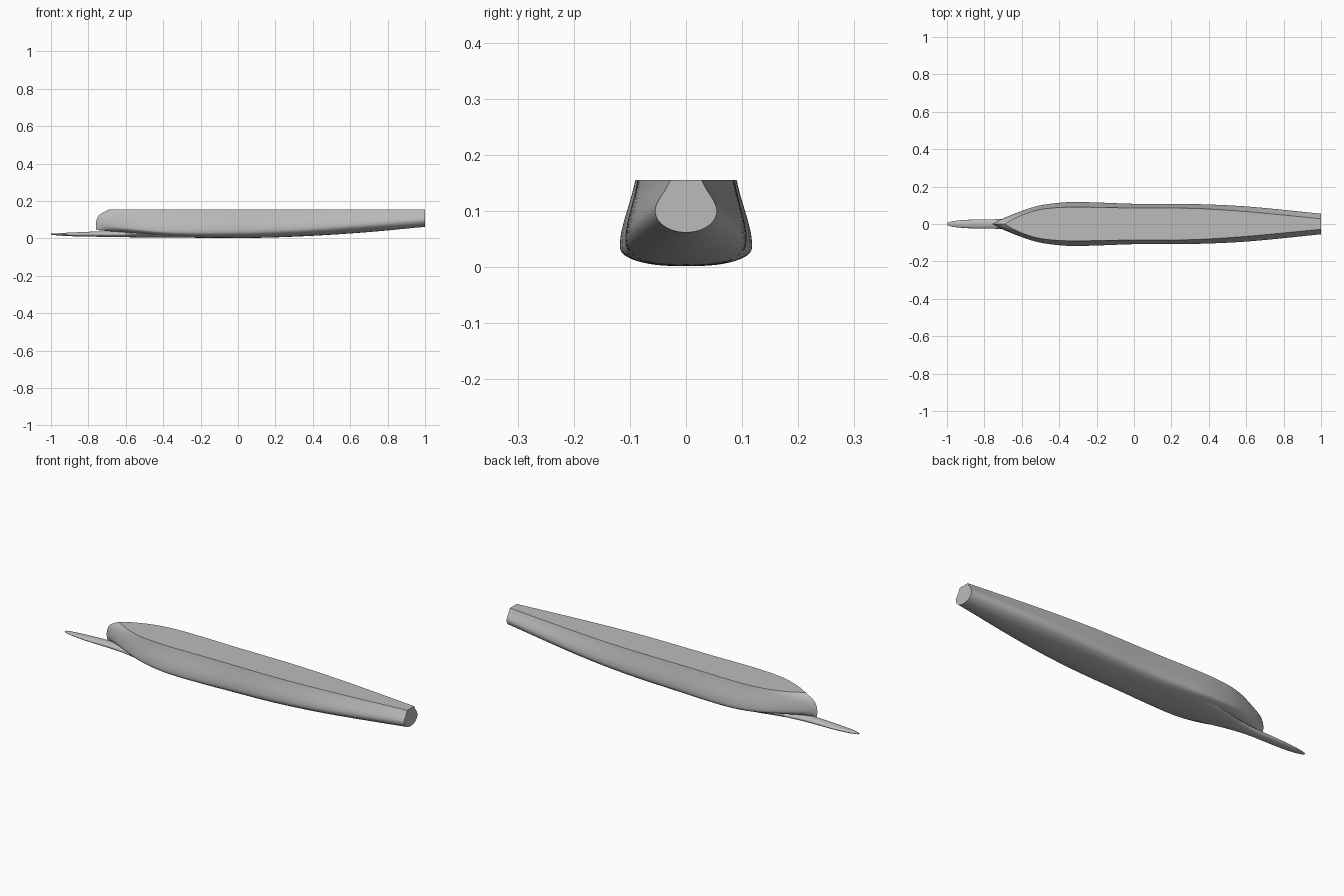
import bpy, bmesh, math

if "Cube" in bpy.data.objects:
    bpy.data.objects.remove(bpy.data.objects["Cube"], do_unlink=True)

paint = bpy.data.materials.new("hull grey")
paint.use_nodes = True
GREY = (0.5, 0.5, 0.5, 1)
paint.diffuse_color = GREY
paint.node_tree.nodes["Principled BSDF"].inputs["Base Color"].default_value = GREY


def smooth(pts, x):
    """Smooth curve through (x, value) points."""
    def slope(i):
        a, b = pts[max(i - 1, 0)], pts[min(i + 1, len(pts) - 1)]
        return (b[1] - a[1]) / (b[0] - a[0])
    x = min(max(x, pts[0][0]), pts[-1][0])
    i = next(k for k in range(len(pts) - 1) if x <= pts[k + 1][0])
    (x0, v0), (x1, v1) = pts[i], pts[i + 1]
    h = x1 - x0
    t = (x - x0) / h
    return (v0 * (1 + 2 * t) * (1 - t) ** 2 + v1 * t * t * (3 - 2 * t)
            + h * (slope(i) * t * (1 - t) ** 2 + slope(i + 1) * t * t * (t - 1)))


def loft(name, rings, closed):
    """Skin the rings, cap both ends, and deck over open rings."""
    bm = bmesh.new()
    rows = [[bm.verts.new(p) for p in ring] for ring in rings]
    n = len(rows[0])
    for a, b in zip(rows, rows[1:]):
        for j in range(n if closed else n - 1):
            k = (j + 1) % n
            bm.faces.new((a[j], a[k], b[k], b[j]))
        if not closed:
            bm.faces.new((a[-1], a[0], b[0], b[-1]))
    bm.faces.new(rows[0])
    bm.faces.new(rows[-1])
    bmesh.ops.remove_doubles(bm, verts=bm.verts, dist=0.00002)
    bmesh.ops.recalc_face_normals(bm, faces=bm.faces)
    mesh = bpy.data.meshes.new(name)
    bm.to_mesh(mesh)
    bm.free()
    mesh.materials.append(paint)
    obj = bpy.data.objects.new(name, mesh)
    bpy.context.collection.objects.link(obj)
    bpy.ops.object.select_all(action="DESELECT")
    obj.select_set(True)
    bpy.context.view_layer.objects.active = obj
    bpy.ops.object.shade_smooth_by_angle(angle=math.radians(35))


# Hull lines along the length
BOW, STERN, TOP = -0.76, 1.0, 0.155
deck = [(BOW, 0), (-.7, .026), (-.6, .058), (-.5, .079), (-.35, .09), (-.1, .087),
        (.3, .084), (.6, .066), (STERN, .028)]
beam = [(BOW, 0), (-.7, .03), (-.6, .07), (-.5, .1), (-.35, .117), (-.2, .115),
        (0, .108), (.3, .107), (.6, .094), (STERN, .055)]
keel = [(BOW, .045), (-.6, .03), (-.4, .01), (-.2, .003), (.1, .003),
        (.4, .014), (.7, .034), (STERN, .062)]
belly = [(BOW, .085), (-.6, .058), (-.35, .038), (0, .045), (.4, .058), (STERN, .1)]
stem = [(.04, .003), (.07, 0), (.1, .004), (.13, .024), (TOP, .07)]


def hull_ring(x):
    d, w, zk, zb = (smooth(line, x) for line in (deck, beam, keel, belly))
    half = []
    # Topside: soft S from deck edge to belly
    for i in range(12):
        t = i / 12
        c = ((1 - t) ** 3, 3 * t * (1 - t) ** 2, 3 * t * t * (1 - t), t ** 3)
        ys = (d, d + .35 * (w - d), w, w)
        zs = (TOP, TOP - .4 * (TOP - zb), zb + .3 * (TOP - zb), zb)
        half.append((sum(a * b for a, b in zip(c, ys)), sum(a * b for a, b in zip(c, zs))))
    # Bilge: flat-bottomed amidships, rounder at the ends
    power = 2 / (2.0 + .7 * max(0, 1 - abs(x + .1) / .8))
    for i in range(13):
        a = math.pi / 2 * i / 12
        half.append((w * max(math.cos(a), 0) ** power, zb - (zb - zk) * math.sin(a) ** power))
    fade = max(0, 1 - (x - BOW) / .35) ** 1.5
    full = half + [(-y, z) for y, z in half[-2::-1]]
    return [(x + fade * smooth(stem, z), y, z) for y, z in full]


steps = 70
loft("hull", [hull_ring(BOW + (STERN - BOW) * (i / steps) ** 1.4) for i in range(steps + 1)], False)

# Ram: flat blade that widens into the hull bottom
width = [(-1, .006), (-.97, .015), (-.88, .023), (-.7, .027), (-.6, .04), (-.4, .085), (-.25, .08)]
upper = [(-1, .025), (-.9, .031), (-.7, .038), (-.4, .036), (-.25, .025)]
lower = [(-1, .019), (-.9, .012), (-.7, .008), (-.4, .004), (-.25, .004)]


def ram_ring(x):
    w, top, low = (smooth(line, x) for line in (width, upper, lower))
    mid, r = (top + low) / 2, (top - low) / 2
    return [(x, w * math.cos(math.tau * k / 24), mid + r * math.sin(math.tau * k / 24))
            for k in range(24)]


loft("ram", [ram_ring(-1 + .75 * (i / 30) ** 1.3) for i in range(31)], True)
